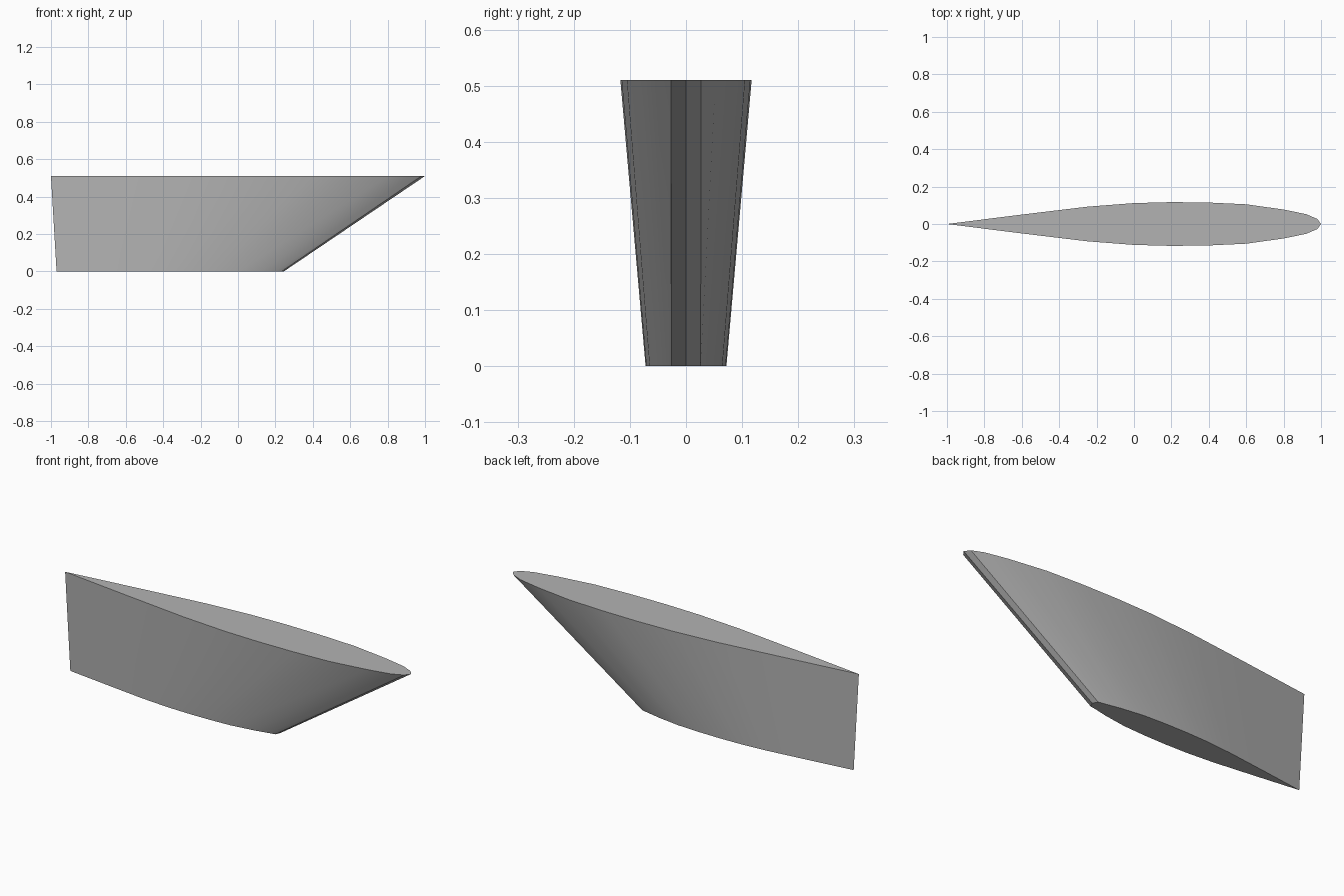
import bpy
import bmesh
import math

if "Cube" in bpy.data.objects:
    bpy.data.objects.remove(bpy.data.objects["Cube"], do_unlink=True)

grey = bpy.data.materials.new("plain grey")
grey.use_nodes = True
colour = (0.45, 0.45, 0.45, 1)
grey.diffuse_color = colour
grey.node_tree.nodes["Principled BSDF"].inputs["Base Color"].default_value = colour

# Half section from nose to tail: fraction of chord, fraction of half thickness
HALF = [(0.01, 0.23), (0.04, 0.45), (0.1, 0.66), (0.2, 0.9), (0.3, 0.98),
        (0.4, 1), (0.5, 0.955), (0.625, 0.79), (0.8, 0.43)]


def section(bm, nose, tail, half, z, nose_half):
    """Closed foil outline with a blunt nose and a sharp tail."""
    widths = [(f, w * half) for f, w in HALF]
    widths[0] = (HALF[0][0], nose_half)
    outline = [(0, 0)] + widths + [(1, 0)] + [(f, -w) for f, w in reversed(widths)]
    return [bm.verts.new((nose + (tail - nose) * f, y, z)) for f, y in outline]


# Swept fin lofted between the two sections
bm = bmesh.new()
low = section(bm, 0.245, -0.97, 0.072, 0, 0.026)
high = section(bm, 1, -1, 0.117, 0.51, 0.027)
count = len(low)
for i in range(count):
    j = (i + 1) % count
    bm.faces.new((low[i], low[j], high[j], high[i]))
bm.faces.new(low)
bm.faces.new(high)
bmesh.ops.recalc_face_normals(bm, faces=bm.faces)
mesh = bpy.data.meshes.new("fin")
bm.to_mesh(mesh)
bm.free()

fin = bpy.data.objects.new("fin", mesh)
bpy.context.collection.objects.link(fin)
mesh.materials.append(grey)
bpy.context.view_layer.objects.active = fin
fin.select_set(True)
bpy.ops.object.shade_smooth_by_angle(angle=math.radians(30))
